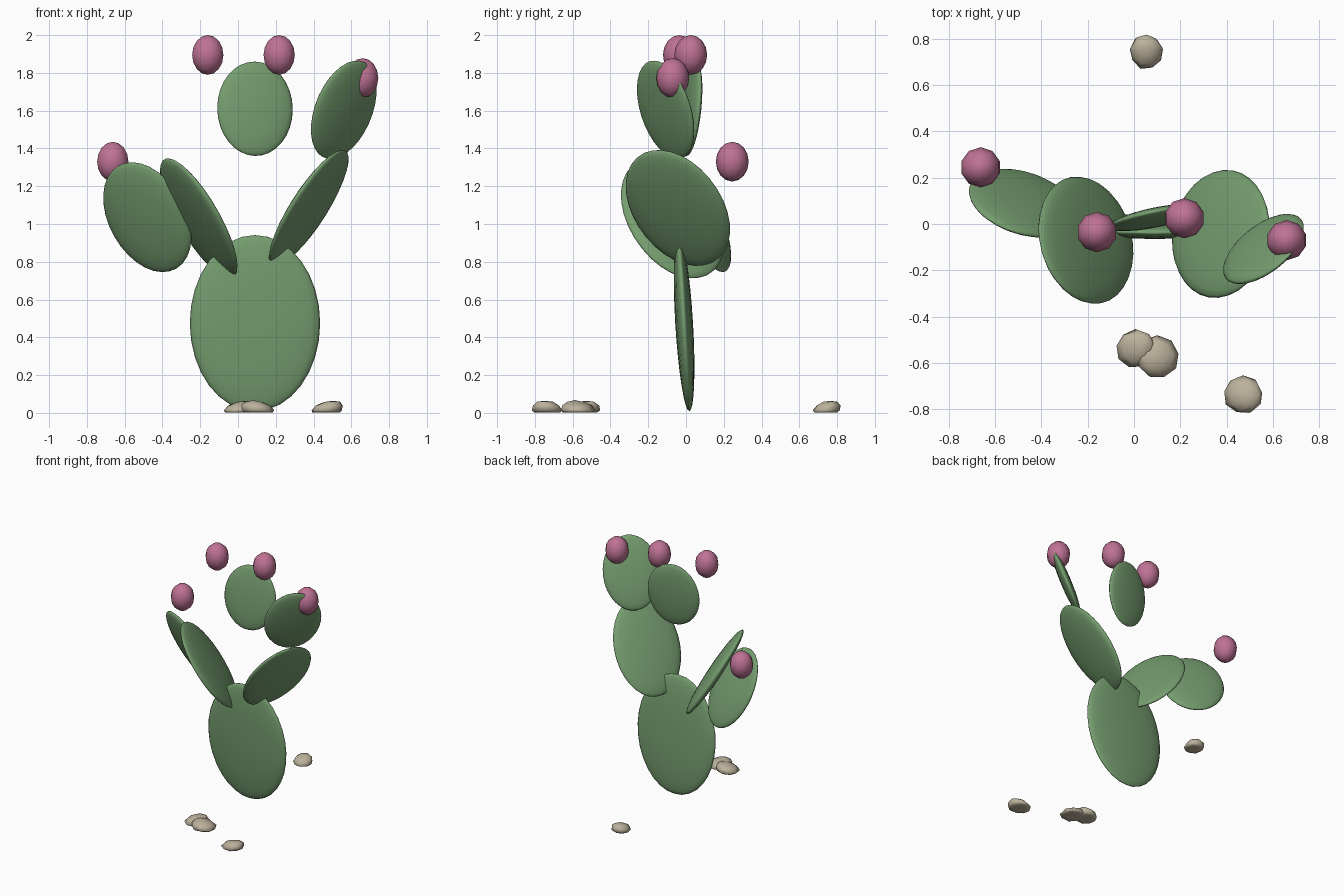
import bpy, math, random
from mathutils import Matrix, Vector

cube = bpy.data.objects.get("Cube")
if cube:
    bpy.data.objects.remove(cube, do_unlink=True)


def material(name, rgb):
    mat = bpy.data.materials.new(name)
    mat.use_nodes = True
    color = (*rgb, 1.0)
    mat.diffuse_color = color
    mat.node_tree.nodes["Principled BSDF"].inputs["Base Color"].default_value = color
    return mat


green = material("cactus_green", (0.18, 0.34, 0.16))
pink = material("fruit_pink", (0.52, 0.17, 0.30))
tan = material("stone_tan", (0.50, 0.44, 0.33))


def finish(name, mat):
    obj = bpy.context.object
    obj.name = name
    obj.data.materials.append(mat)
    bpy.ops.object.shade_smooth()
    return obj


def pad(name, center, normal, up, width, thick, height):
    """Flattened ellipsoid: half sizes along the width, normal and growth axes."""
    n = Vector(normal).normalized()
    u = Vector(up)
    u = (u - n * u.dot(n)).normalized()
    w = n.cross(u)
    axes = Matrix((w, n, u)).transposed().to_4x4()
    bpy.ops.mesh.primitive_uv_sphere_add(segments=24, ring_count=16, radius=1)
    obj = finish(name, green)
    obj.data.transform(axes @ Matrix.Diagonal((width, thick, height, 1)))
    obj.location = center


def fruit(name, center):
    bpy.ops.mesh.primitive_uv_sphere_add(segments=10, ring_count=8, radius=1)
    obj = finish(name, pink)
    obj.data.transform(Matrix.Diagonal((0.087, 0.087, 0.105, 1)))
    obj.location = center


def stone(name, x, y, radius, lean, seed):
    """Low squashed pebble, its peak shifted by lean, flat underneath."""
    rng = random.Random(seed)
    bpy.ops.mesh.primitive_uv_sphere_add(segments=9, ring_count=6, radius=1)
    obj = finish(name, tan)
    for v in obj.data.vertices:
        co = v.co * rng.uniform(0.94, 1.05)
        z = max(co.z, -0.2) + 0.2
        v.co = (co.x * radius + lean[0] * z, co.y * radius + lean[1] * z, z * 0.052)
    obj.location = (x, y, 0.003)


# Pads: trunk, two arms, and the smaller pads above them
pad("trunk_pad", (0.09, -0.01, 0.475), (0, 1, 0.06), (0, -0.06, 1), 0.345, 0.047, 0.467)
pad("right_arm_pad", (-0.208, -0.07, 1.03), (0.774, 0.352, 0.526), (-0.38, -0.36, 0.86), 0.276, 0.045, 0.375)
pad("left_arm_pad", (0.375, -0.043, 1.085), (0.77, -0.306, -0.56), (0.43, -0.36, 0.83), 0.274, 0.045, 0.372)
pad("right_outer_pad", (-0.48, 0.09, 1.036), (0.373, 0.831, 0.411), (-0.36, -0.27, 0.89), 0.237, 0.042, 0.322)
pad("left_upper_pad", (0.56, -0.108, 1.605), (-0.609, 0.713, 0.348), (0.3, -0.2, 0.93), 0.207, 0.038, 0.278)
pad("middle_upper_pad", (0.09, 0.028, 1.61), (-0.2, 0.975, -0.1), (0, 0.1, 1), 0.204, 0.035, 0.251)

# Fruits
fruit("right_top_fruit", (-0.16, -0.035, 1.895))
fruit("left_top_fruit", (0.218, 0.025, 1.895))
fruit("right_outer_fruit", (-0.663, 0.245, 1.33))
fruit("left_outer_fruit", (0.66, -0.07, 1.773))

# Stones
stone("front_stone_a", 0.0, -0.545, 0.085, (0.03, 0.02), 1)
stone("front_stone_b", 0.105, -0.575, 0.092, (-0.02, -0.01), 2)
stone("front_stone_c", 0.465, -0.735, 0.083, (0.03, -0.01), 3)
stone("back_stone", 0.055, 0.738, 0.074, (0.0, 0.025), 4)
